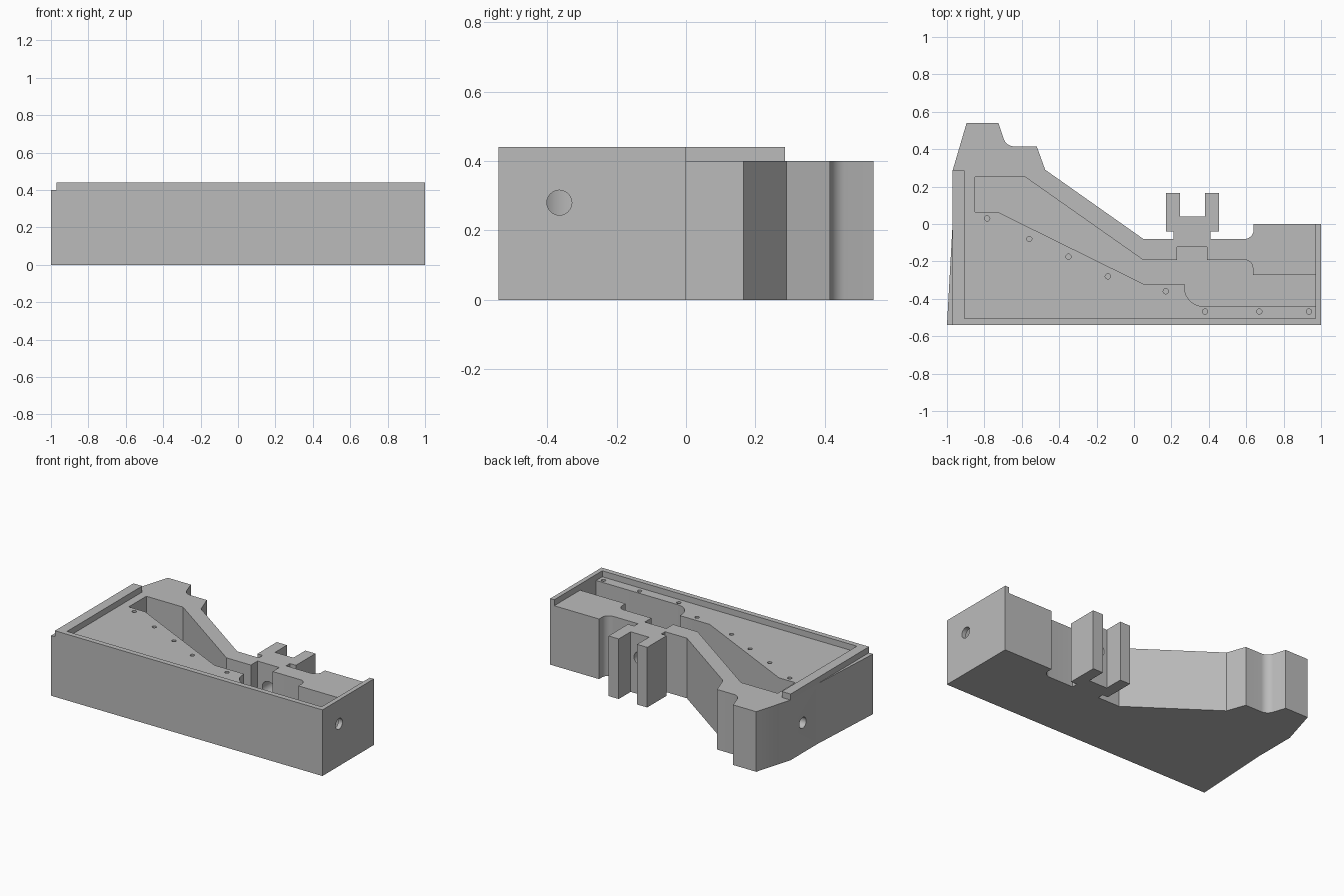
import bpy, bmesh
from math import cos, sin, radians
from mathutils import Matrix

cube = bpy.data.objects.get("Cube")
if cube:
    bpy.data.objects.remove(cube, do_unlink=True)

GREY = (0.5, 0.5, 0.5, 1)
grey = bpy.data.materials.new("plain grey")
grey.use_nodes = True
grey.diffuse_color = GREY
for node in grey.node_tree.nodes:
    if node.type == 'BSDF_PRINCIPLED':
        node.inputs["Base Color"].default_value = GREY

DECK, TOP, FLOOR = 0.40, 0.44, 0.12


def arc(cx, cy, r, start, end, steps=8):
    angles = [radians(start + (end - start) * i / steps) for i in range(steps + 1)]
    return [(cx + r * cos(a), cy + r * sin(a)) for a in angles]


def make_object(name, bm):
    bmesh.ops.recalc_face_normals(bm, faces=bm.faces)
    mesh = bpy.data.meshes.new(name)
    bm.to_mesh(mesh)
    bm.free()
    mesh.materials.append(grey)
    obj = bpy.data.objects.new(name, mesh)
    bpy.context.collection.objects.link(obj)
    return obj


def prism(name, outline, z0, z1):
    bm = bmesh.new()
    face = bm.faces.new([bm.verts.new((x, y, z0)) for x, y in outline])
    ext = bmesh.ops.extrude_face_region(bm, geom=[face])
    bmesh.ops.translate(bm, vec=(0, 0, z1 - z0),
                        verts=[v for v in ext["geom"] if isinstance(v, bmesh.types.BMVert)])
    return make_object(name, bm)


def rod(name, centre, radius, length, axis='Z'):
    turn = {'X': Matrix.Rotation(radians(90), 4, 'Y'),
            'Y': Matrix.Rotation(radians(90), 4, 'X'), 'Z': Matrix()}[axis]
    bm = bmesh.new()
    bmesh.ops.create_cone(bm, cap_ends=True, segments=24, radius1=radius, radius2=radius,
                          depth=length, matrix=Matrix.Translation(centre) @ turn)
    return make_object(name, bm)


# Solid body with the forked bracket on its back edge
outline = [(-1, -0.54), (1, -0.54), (1, 0), (0.64, 0)]
outline += arc(0.59, -0.03, 0.05, 0, -90)
outline += [(0.41, -0.08), (0.41, -0.04), (0.455, -0.04), (0.455, 0.165), (0.38, 0.165),
            (0.38, 0.04), (0.245, 0.04), (0.245, 0.165), (0.17, 0.165), (0.17, -0.04),
            (0.21, -0.04), (0.21, -0.08), (0.05, -0.08), (-0.475, 0.29), (-0.52, 0.415)]
outline += arc(-0.64, 0.475, 0.06, 270, 198)
outline += [(-0.725, 0.54), (-0.895, 0.54), (-0.97, 0.285), (-0.97, 0)]
body = prism("body", outline, 0, DECK)

# Raised lip along the two ends and the front
lip = prism("raised_lip", [(-0.97, -0.54), (1, -0.54), (1, 0), (0.97, 0), (0.97, -0.505),
                           (-0.905, -0.505), (-0.905, 0.285), (-0.97, 0.285)], DECK, TOP)

# Winding channel sunk into the deck
channel = [(-0.85, 0.25), (-0.58, 0.25), (0.05, -0.193), (0.23, -0.193), (0.23, -0.123),
           (0.39, -0.123), (0.39, -0.193)]
channel += arc(0.595, -0.233, 0.04, 90, 0)
channel += [(0.635, -0.272), (0.97, -0.272), (0.97, -0.44)]
channel += arc(0.37, -0.34, 0.1, 270, 180)
channel += [(0.27, -0.32), (0.05, -0.32), (-0.73, 0.065), (-0.85, 0.065)]
cutters = [prism("channel_cutter", channel, FLOOR, 0.6)]

# Ports through both ends and the bracket
cutters += [rod("right_port_cutter", (1, -0.365, 0.28), 0.036, 0.2, 'X'),
            rod("left_port_cutter", (-0.93, 0.157, 0.2), 0.036, 0.24, 'X'),
            rod("bracket_port_cutter", (0.31, -0.05, 0.24), 0.045, 0.24, 'Y')]

# Screw holes following the channel
for x, y in [(-0.785, 0.03), (-0.56, -0.08), (-0.35, -0.175), (-0.14, -0.28),
             (0.17, -0.36), (0.38, -0.468), (0.67, -0.468), (0.935, -0.468)]:
    cutters.append(rod("screw_hole_cutter", (x, y, DECK), 0.014, 0.2))

for cutter in cutters:
    cutter.hide_render = True
    mod = body.modifiers.new(cutter.name, 'BOOLEAN')
    mod.operation, mod.solver, mod.object = 'DIFFERENCE', 'EXACT', cutter

# Bake the cuts, then drop the cutters
bpy.context.view_layer.update()
graph = bpy.context.evaluated_depsgraph_get()
carved = bpy.data.meshes.new_from_object(body.evaluated_get(graph))
body.modifiers.clear()
body.data = carved
for cutter in cutters:
    bpy.data.objects.remove(cutter, do_unlink=True)

bpy.ops.object.select_all(action='DESELECT')
for obj in (body, lip):
    obj.select_set(True)
bpy.context.view_layer.objects.active = body
bpy.ops.object.shade_smooth_by_angle(angle=radians(30))
